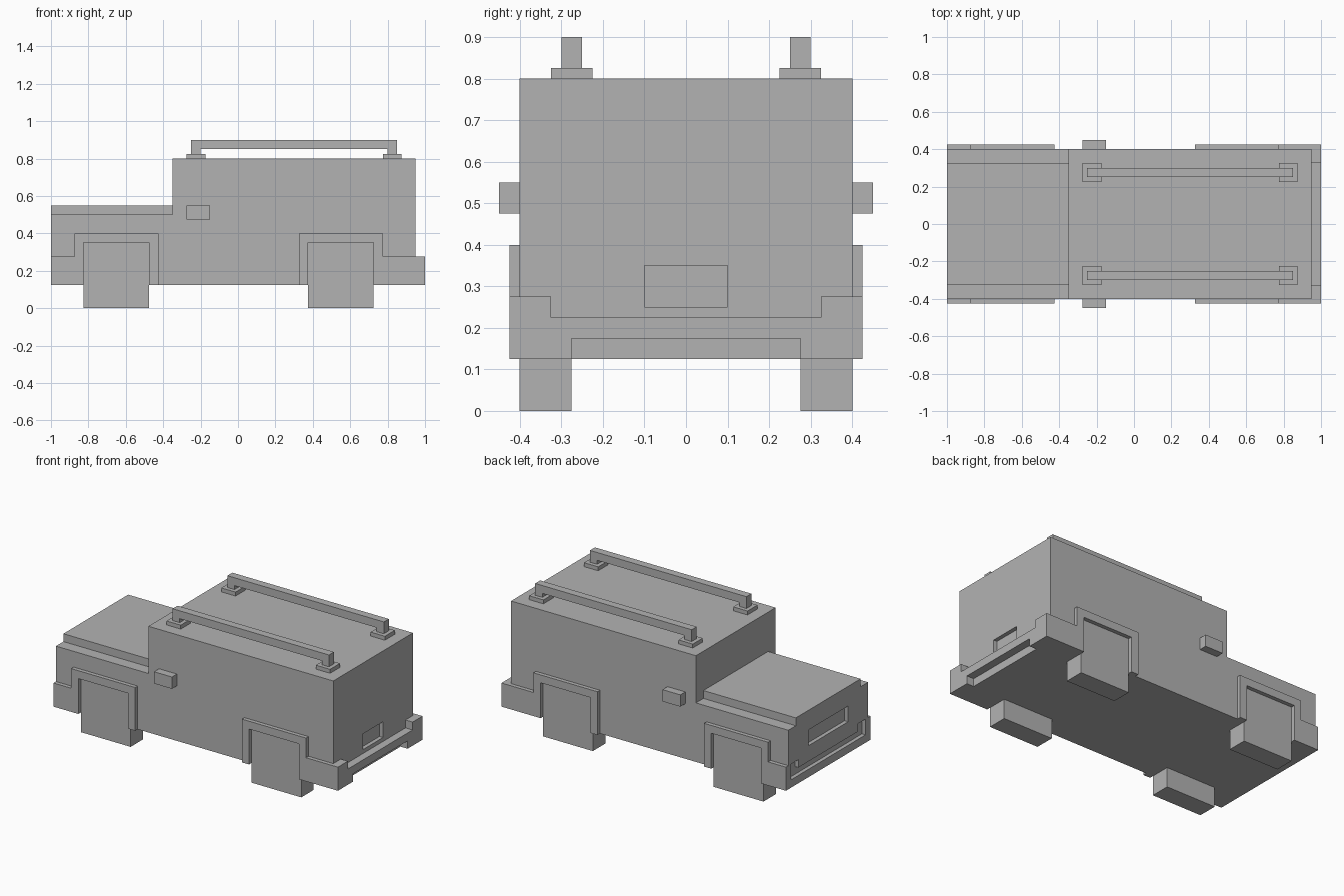
import bpy
import bmesh
from mathutils import Vector

if "Cube" in bpy.data.objects:
    bpy.data.objects.remove(bpy.data.objects["Cube"], do_unlink=True)

GREY = (0.45, 0.45, 0.45, 1.0)
paint = bpy.data.materials.new("plain grey")
paint.use_nodes = True
paint.diffuse_color = GREY
paint.node_tree.nodes["Principled BSDF"].inputs["Base Color"].default_value = GREY


def prism(name, points, direction):
    """Extrude a flat polygon along a direction."""
    bm = bmesh.new()
    face = bm.faces.new([bm.verts.new(p) for p in points])
    result = bmesh.ops.extrude_face_region(bm, geom=[face])
    moved = [g for g in result["geom"] if isinstance(g, bmesh.types.BMVert)]
    bmesh.ops.translate(bm, vec=Vector(direction), verts=moved)
    bmesh.ops.recalc_face_normals(bm, faces=bm.faces)
    mesh = bpy.data.meshes.new(name)
    bm.to_mesh(mesh)
    bm.free()
    mesh.materials.append(paint)
    obj = bpy.data.objects.new(name, mesh)
    bpy.context.collection.objects.link(obj)
    return obj


def side_prism(name, profile, y0, y1):
    return prism(name, [(x, y0, z) for x, z in profile], (0, y1 - y0, 0))


def end_prism(name, profile, x0, x1):
    return prism(name, [(x0, y, z) for y, z in profile], (x1 - x0, 0, 0))


def rect(a0, a1, b0, b1):
    return [(a0, b0), (a1, b0), (a1, b1), (a0, b1)]


def mirrored(half):
    return half + [(-y, z) for y, z in reversed(half)]


def cut(obj, cutter):
    mod = obj.modifiers.new("recess", "BOOLEAN")
    mod.operation = "DIFFERENCE"
    mod.solver = "EXACT"
    mod.object = cutter
    bpy.context.view_layer.objects.active = obj
    bpy.ops.object.modifier_apply(modifier=mod.name)
    bpy.data.objects.remove(cutter, do_unlink=True)


# Body shell with bonnet step
body = side_prism("body", [(-1, 0.125), (0.95, 0.125), (0.95, 0.8),
                           (-0.35, 0.8), (-0.35, 0.5), (-1, 0.5)], -0.4, 0.4)
side_prism("bonnet_panel", rect(-1, -0.35, 0.5, 0.55), -0.325, 0.325)

# Recesses: grille, rear plate and U-shaped front bumper channel
cut(body, end_prism("grille_cutter", rect(-0.2, 0.2, 0.325, 0.425), -1.1, -0.975))
cut(body, end_prism("plate_cutter", rect(-0.1, 0.1, 0.25, 0.35), 0.925, 1.1))
channel = mirrored([(0.375, 0.175), (0.375, 0.275), (0.3, 0.275), (0.3, 0.225)])
cut(body, end_prism("channel_cutter", channel, -1.1, -0.975))

# Rear bumper with raised ends and a lower notch
end_prism("rear_bumper", mirrored([(0.275, 0.175), (0.275, 0.125), (0.425, 0.125),
                                   (0.425, 0.275), (0.325, 0.275), (0.325, 0.225)]),
          0.95, 1.0)


def arch(center, end):
    """Stepped wheel arch that runs on to the bumper at one end."""
    s = 1 if end > center else -1
    return [(end, 0.125), (end, 0.275), (center + s * 0.225, 0.275),
            (center + s * 0.225, 0.4), (center - s * 0.225, 0.4),
            (center - s * 0.225, 0.125), (center - s * 0.175, 0.125),
            (center - s * 0.175, 0.35), (center + s * 0.175, 0.35),
            (center + s * 0.175, 0.125)]


# Parts repeated on both sides
for side, s in (("right", -1), ("left", 1)):
    for label, center, end in (("front", -0.65, -1.0), ("rear", 0.55, 0.95)):
        side_prism(f"{label}_arch_{side}", arch(center, end), s * 0.4, s * 0.425)
        side_prism(f"{label}_wheel_{side}",
                   rect(center - 0.175, center + 0.175, 0, 0.35), s * 0.275, s * 0.4)
    side_prism(f"mirror_{side}", rect(-0.275, -0.15, 0.475, 0.55), s * 0.4, s * 0.45)

    # Roof rail and its feet
    side_prism(f"roof_rail_{side}", [(-0.25, 0.825), (-0.2, 0.825), (-0.2, 0.85),
                                     (0.8, 0.85), (0.8, 0.825), (0.85, 0.825),
                                     (0.85, 0.9), (-0.25, 0.9)], s * 0.25, s * 0.3)
    for label, x in (("front", -0.225), ("rear", 0.825)):
        side_prism(f"rail_foot_{label}_{side}", rect(x - 0.05, x + 0.05, 0.8, 0.825),
                   s * 0.225, s * 0.325)
